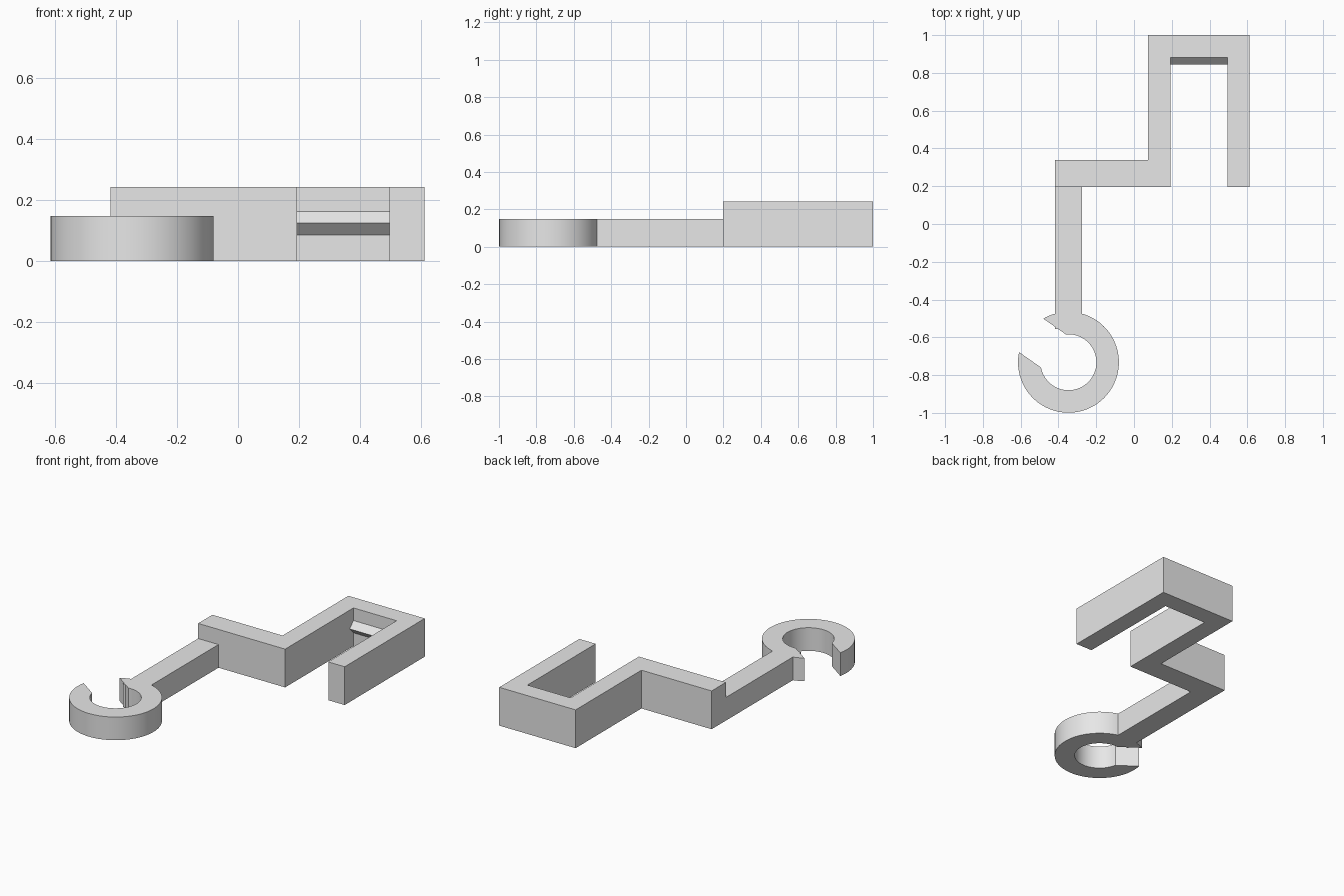
import bpy, bmesh
from math import acos, cos, sin, radians
from mathutils import Vector

cube = bpy.data.objects.get("Cube")
if cube:
    bpy.data.objects.remove(cube, do_unlink=True)

grey = bpy.data.materials.new("light_grey")
grey.use_nodes = True
grey.diffuse_color = (0.8, 0.8, 0.8, 1)
grey.node_tree.nodes["Principled BSDF"].inputs["Base Color"].default_value = (0.8, 0.8, 0.8, 1)


def extrude(name, outline, direction):
    """Solid made by sweeping a closed outline along a direction."""
    bm = bmesh.new()
    face = bm.faces.new([bm.verts.new(p) for p in outline])
    swept = bmesh.ops.extrude_face_region(bm, geom=[face], use_keep_orig=True)["geom"]
    verts = [v for v in swept if isinstance(v, bmesh.types.BMVert)]
    bmesh.ops.translate(bm, verts=verts, vec=Vector(direction))
    bmesh.ops.recalc_face_normals(bm, faces=bm.faces)
    mesh = bpy.data.meshes.new(name)
    bm.to_mesh(mesh)
    bm.free()
    mesh.materials.append(grey)
    obj = bpy.data.objects.new(name, mesh)
    bpy.context.collection.objects.link(obj)
    return obj


def plan(points):
    return [(x, y, 0) for x, y in points]


TALL, LOW = 0.243, 0.147
SHOULDER, INNER_L, INNER_R, INNER_Y = 0.197, 0.193, 0.496, 0.882

# Stepped bracket with a U-shaped clip
extrude("bracket", plan([
    (-0.418, SHOULDER), (INNER_L, SHOULDER), (INNER_L, INNER_Y), (INNER_R, INNER_Y),
    (INNER_R, SHOULDER), (0.611, SHOULDER), (0.611, 1), (0.075, 1),
    (0.075, 0.34), (-0.418, 0.34)]), (0, 0, TALL))

# Triangular ridge inside the clip
extrude("clip_ridge", [(INNER_L, INNER_Y, 0.085), (INNER_L, 0.844, 0.124),
                       (INNER_L, INNER_Y, 0.163)], (INNER_R - INNER_L, 0, 0))

# Open ring, its ends cut along a straight slanted slot
CX, CY = -0.347, -0.732
SLOT_NORMAL = radians(55)
UPPER, LOWER = 0.113, -0.106


def arc(radius, steps):
    start = SLOT_NORMAL + acos(LOWER / radius)
    end = SLOT_NORMAL + acos(UPPER / radius) + radians(360)
    angles = [start + (end - start) * i / steps for i in range(steps + 1)]
    return [(CX + radius * cos(a), CY + radius * sin(a)) for a in angles]


hook = extrude("hook_and_arm", plan(arc(0.267, 96) + arc(0.148, 72)[::-1]), (0, 0, LOW))

# Straight arm, fused with the ring
arm = extrude("arm_piece", plan([(-0.418, -0.555), (-0.275, -0.555),
                                 (-0.275, SHOULDER), (-0.418, SHOULDER)]), (0, 0, LOW))
union = hook.modifiers.new("fuse_arm", 'BOOLEAN')
union.operation = 'UNION'
union.solver = 'EXACT'
union.object = arm
bpy.ops.object.select_all(action='DESELECT')
bpy.context.view_layer.objects.active = hook
hook.select_set(True)
bpy.ops.object.modifier_apply(modifier=union.name)
bpy.data.objects.remove(arm, do_unlink=True)
bpy.ops.object.shade_smooth_by_angle(angle=radians(30))
